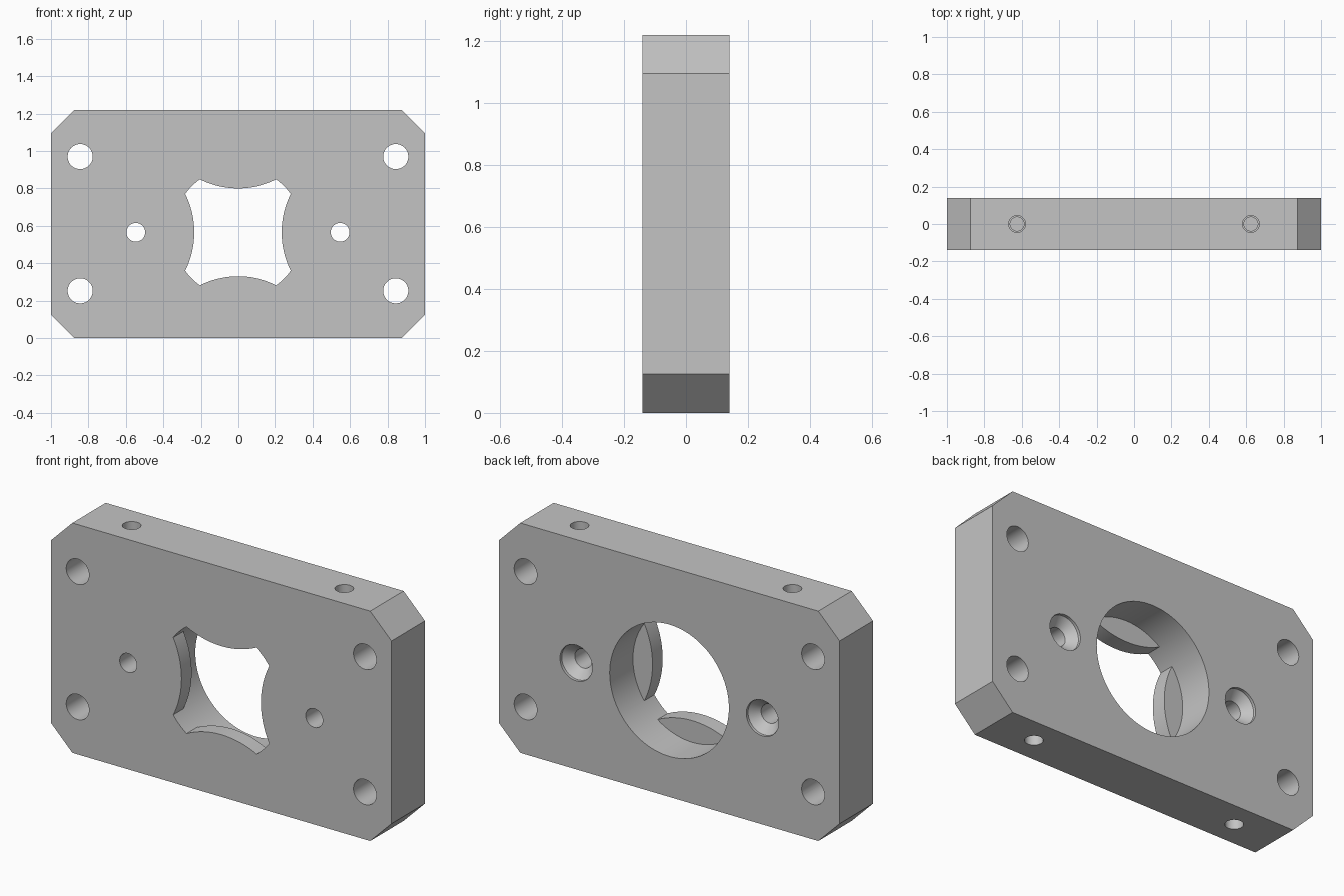
import bpy
import bmesh
from math import cos, sin, pi, radians
from mathutils import Matrix

if "Cube" in bpy.data.objects:
    bpy.data.objects.remove(bpy.data.objects["Cube"], do_unlink=True)

WIDTH, HEIGHT, DEPTH = 2.0, 1.22, 0.28
CHAMFER = 0.125
BORE_Z = 0.565
FRONT = -DEPTH / 2
ALONG_Y = Matrix.Rotation(-pi / 2, 4, "X")

grey = bpy.data.materials.new("plain grey")
grey.use_nodes = True
colour = (0.55, 0.55, 0.55, 1)
grey.diffuse_color = colour
grey.node_tree.nodes["Principled BSDF"].inputs["Base Color"].default_value = colour


def finish(bm, name):
    bmesh.ops.recalc_face_normals(bm, faces=bm.faces)
    mesh = bpy.data.meshes.new(name)
    bm.to_mesh(mesh)
    bm.free()
    obj = bpy.data.objects.new(name, mesh)
    bpy.context.collection.objects.link(obj)
    mesh.materials.append(grey)
    return obj


def turned(name, profile, location, rotation, sides=48):
    """Solid of revolution from (radius, distance along axis) pairs."""
    bm = bmesh.new()
    rings = []
    for r, d in profile:
        angles = [2 * pi * i / sides for i in range(sides)]
        rings.append([bm.verts.new((r * cos(a), r * sin(a), d)) for a in angles])
    for low, high in zip(rings, rings[1:]):
        for i in range(sides):
            j = (i + 1) % sides
            bm.faces.new((low[i], low[j], high[j], high[i]))
    bm.faces.new(rings[0])
    bm.faces.new(rings[-1])
    bm.transform(Matrix.Translation(location) @ rotation)
    return finish(bm, name)


def cut(target, cutter):
    """Subtract the cutter and discard it."""
    mod = target.modifiers.new("cut", "BOOLEAN")
    mod.operation = "DIFFERENCE"
    mod.solver = "EXACT"
    mod.object = cutter
    cutter.hide_render = True
    bpy.ops.object.select_all(action="DESELECT")
    bpy.context.view_layer.objects.active = target
    target.select_set(True)
    bpy.ops.object.modifier_apply(modifier=mod.name)
    bpy.data.objects.remove(cutter, do_unlink=True)


# Plate with four chamfered corners
bm = bmesh.new()
w, h, c = WIDTH / 2, HEIGHT, CHAMFER
outline = [(c - w, 0), (w - c, 0), (w, c), (w, h - c),
           (w - c, h), (c - w, h), (-w, h - c), (-w, c)]
face = bm.faces.new([bm.verts.new((x, FRONT, z)) for x, z in outline])
side = bmesh.ops.extrude_face_region(bm, geom=[face])["geom"]
bmesh.ops.translate(bm, vec=(0, DEPTH, 0),
                    verts=[v for v in side if isinstance(v, bmesh.types.BMVert)])
plate = finish(bm, "mounting_plate")

# Central bore, leaving four curved lips at the front
bore = turned("bore_cutter", [(0.35, -0.3), (0.35, 0.3)],
              (0, 0, BORE_Z), ALONG_Y, 128)
for k in range(4):
    a = k * pi / 2
    lip = turned("lip_shape", [(0.46, -0.4), (0.46, FRONT + 0.085)],
                 (0.695 * cos(a), 0, BORE_Z + 0.695 * sin(a)), ALONG_Y, 128)
    cut(bore, lip)
cut(plate, bore)

for s in (-1, 1):
    # Corner bolt holes
    for z in (0.252, 0.97):
        cut(plate, turned("bolt_cutter", [(0.067, -0.3), (0.067, 0.3)],
                          (s * 0.844, 0, z), ALONG_Y))
    # Screw holes countersunk from the back
    cut(plate, turned("screw_cutter",
                      [(0.05, -0.3), (0.05, 0.08), (0.095, 0.125), (0.095, 0.3)],
                      (s * 0.547, 0, BORE_Z), ALONG_Y))
    # Blind stepped holes in the top and bottom edges
    for z, turn in ((0, 0), (HEIGHT, pi)):
        cut(plate, turned("edge_cutter",
                          [(0.045, -0.1), (0.045, 0.2), (0.037, 0.2), (0.037, 0.25)],
                          (s * 0.625, 0, z), Matrix.Rotation(turn, 4, "X")))

bpy.context.view_layer.objects.active = plate
plate.select_set(True)
bpy.ops.object.shade_smooth_by_angle(angle=radians(30))
